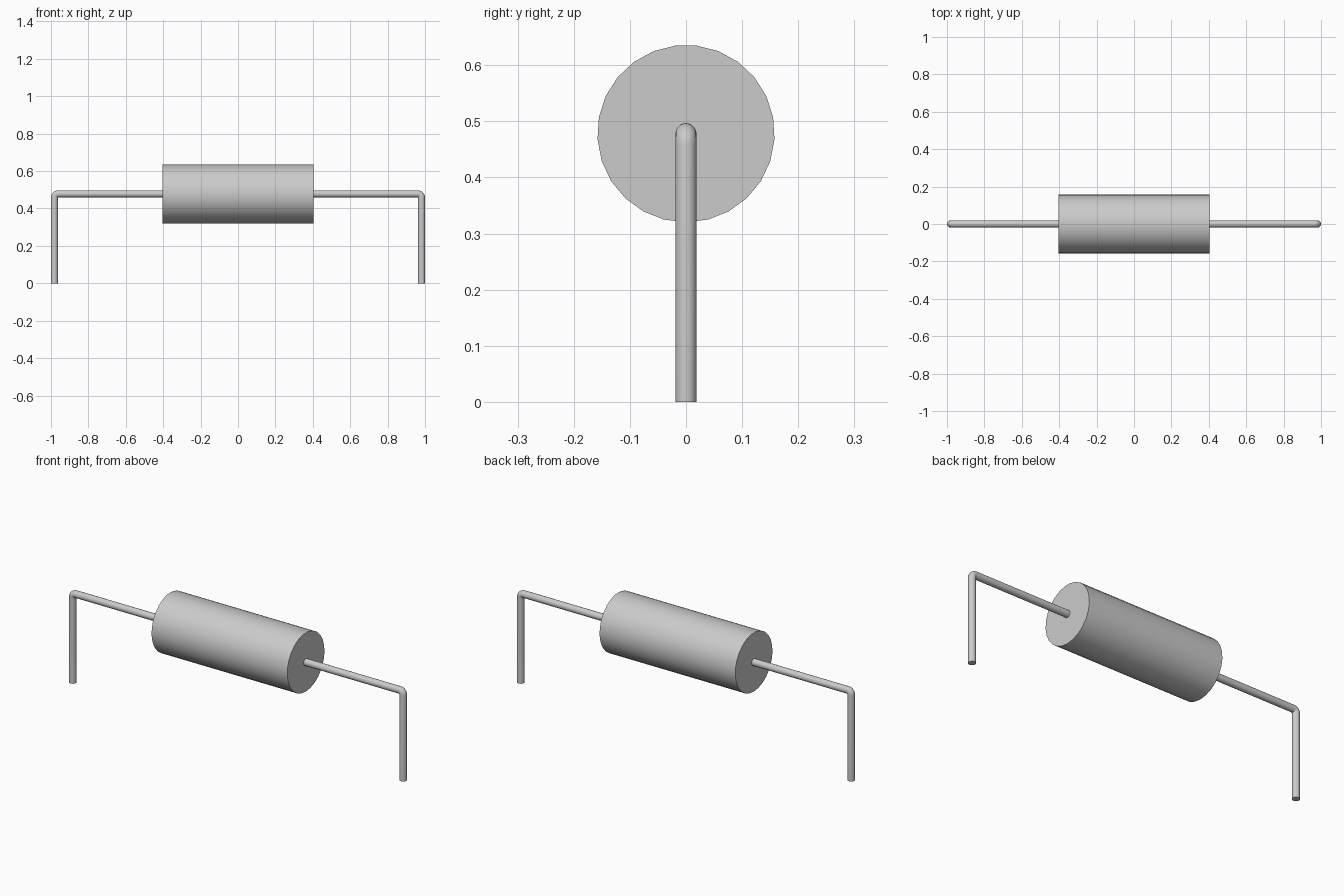
import bpy, bmesh, math
from mathutils import Matrix, Vector

AXIS_Z = 0.478      # height of the body axis
BODY_R, BODY_HALF, BODY_SIDES = 0.158, 0.403, 25
WIRE_R, WIRE_SIDES = 0.0187, 20
BEND_R = 0.0192     # centreline radius of the wire bend
LEG_X = 1 - WIRE_R

cube = bpy.data.objects.get("Cube")
if cube:
    bpy.data.objects.remove(cube, do_unlink=True)

grey = bpy.data.materials.new("plain grey")
grey.use_nodes = True
colour = (0.6, 0.6, 0.6, 1)
grey.diffuse_color = colour
grey.node_tree.nodes["Principled BSDF"].inputs["Base Color"].default_value = colour


def sweep(name, stations, radius, sides):
    """Skin capped rings placed at (centre, tilt about y) stations."""
    bm = bmesh.new()
    rings = []
    for centre, tilt in stations:
        place = Matrix.Translation(centre) @ Matrix.Rotation(tilt, 4, 'Y')
        ring = []
        for i in range(sides):
            a = 2 * math.pi * i / sides
            ring.append(bm.verts.new(place @ Vector((radius * math.cos(a), radius * math.sin(a), 0))))
        rings.append(ring)
    for low, high in zip(rings, rings[1:]):
        for i in range(sides):
            j = (i + 1) % sides
            bm.faces.new((low[i], low[j], high[j], high[i]))
    bm.faces.new(rings[0])
    bm.faces.new(rings[-1])
    bmesh.ops.recalc_face_normals(bm, faces=bm.faces)
    mesh = bpy.data.meshes.new(name)
    bm.to_mesh(mesh)
    bm.free()
    mesh.materials.append(grey)
    obj = bpy.data.objects.new(name, mesh)
    bpy.context.collection.objects.link(obj)
    bpy.ops.object.select_all(action='DESELECT')
    obj.select_set(True)
    bpy.context.view_layer.objects.active = obj
    bpy.ops.object.shade_smooth_by_angle(angle=math.radians(30))
    return obj


# Cylindrical body along x, with a corner of its outline at the bottom
quarter = math.pi / 2
sweep("body", [(Vector((-BODY_HALF, 0, AXIS_Z)), quarter),
               (Vector((BODY_HALF, 0, AXIS_Z)), quarter)], BODY_R, BODY_SIDES)

# Bent wire leads: up the leg, round the bend, into the body
for name, side in (("left_lead", 1), ("right_lead", -1)):
    pivot = Vector((side * (LEG_X - BEND_R), 0, AXIS_Z - BEND_R))
    path = [(Vector((side * LEG_X, 0, 0)), 0)]
    steps = 8
    for k in range(steps + 1):
        a = quarter * k / steps
        offset = Vector((side * math.cos(a), 0, math.sin(a))) * BEND_R
        path.append((pivot + offset, -side * a))
    path.append((Vector((side * (BODY_HALF - 0.02), 0, AXIS_Z)), -side * quarter))
    sweep(name, path, WIRE_R, WIRE_SIDES)
